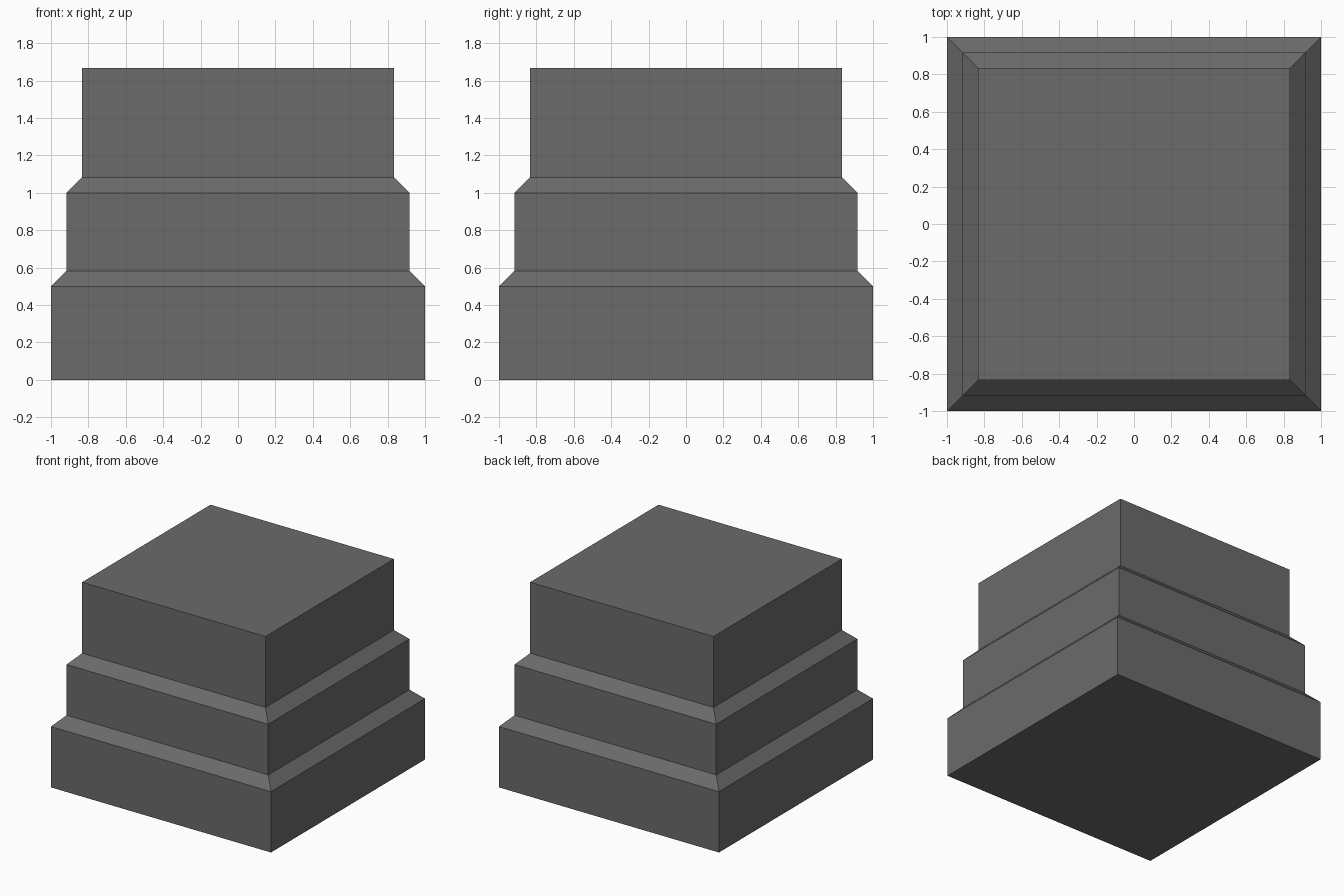
import bpy, bmesh

if "Cube" in bpy.data.objects:
    bpy.data.objects.remove(bpy.data.objects["Cube"])

# Single dark grey colour
grey = bpy.data.materials.new("dark_grey")
grey.diffuse_color = (0.147, 0.147, 0.147, 1.0)
grey.use_nodes = True
grey.node_tree.nodes["Principled BSDF"].inputs["Base Color"].default_value = grey.diffuse_color

# Profile of the stepped block: (half width, height)
profile = [(1, 0), (1, 1/2), (11/12, 7/12), (11/12, 1), (5/6, 13/12), (5/6, 5/3)]

# Stack square rings and join them into walls and chamfered ledges
bm = bmesh.new()
rings = [[bm.verts.new((sx * w, sy * w, z))
          for sx, sy in ((-1, -1), (1, -1), (1, 1), (-1, 1))]
         for w, z in profile]
for lower, upper in zip(rings, rings[1:]):
    for i in range(4):
        j = (i + 1) % 4
        bm.faces.new((lower[i], lower[j], upper[j], upper[i]))

# Flat base and top
bm.faces.new(rings[0][::-1])
bm.faces.new(rings[-1])

mesh = bpy.data.meshes.new("stepped_block")
bm.to_mesh(mesh)
bm.free()
mesh.materials.append(grey)
block = bpy.data.objects.new("stepped_block", mesh)
bpy.context.collection.objects.link(block)
